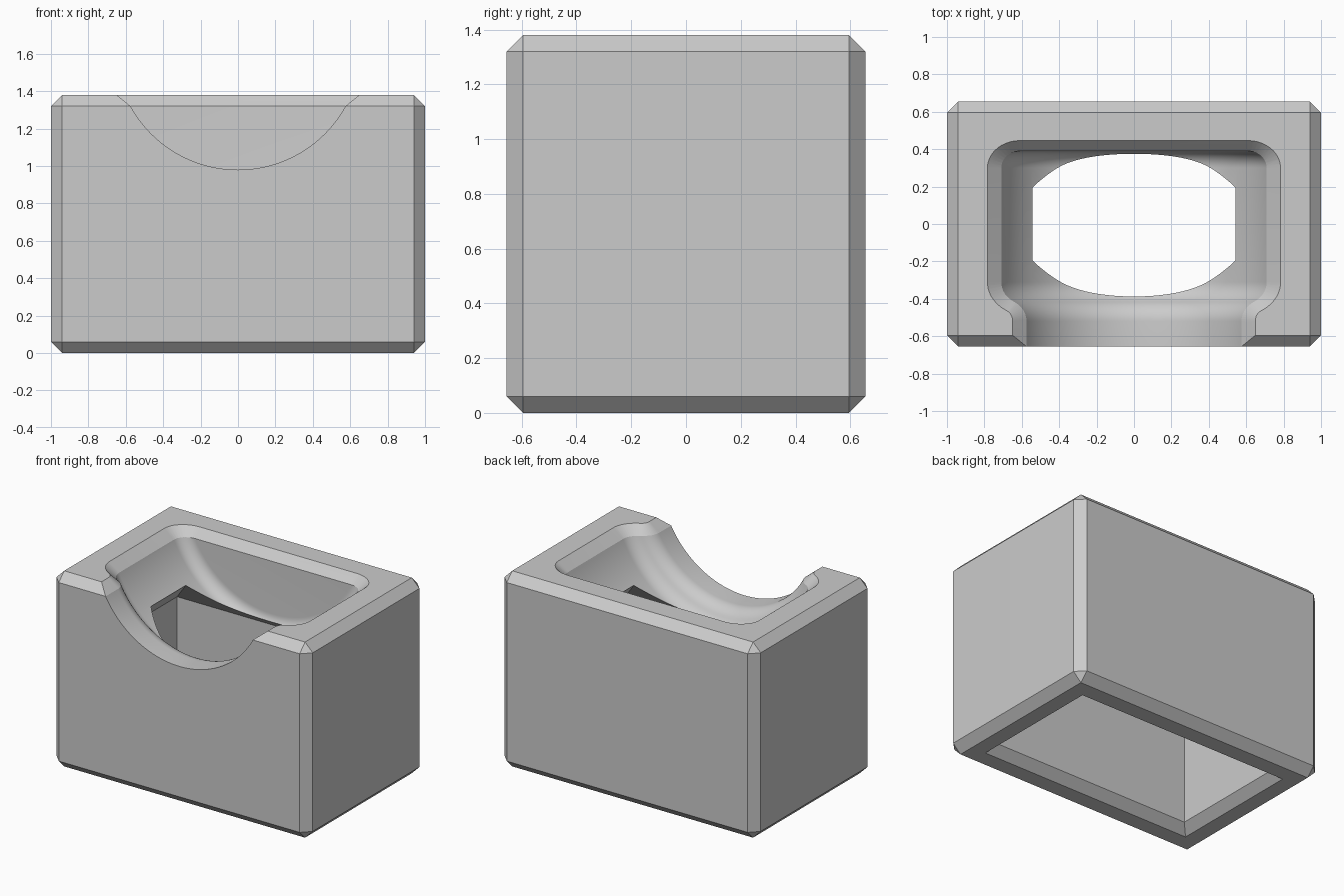
import bpy, bmesh
from math import sin, cos, pi, radians, sqrt
from mathutils import Vector

cube = bpy.data.objects.get("Cube")
if cube:
    bpy.data.objects.remove(cube, do_unlink=True)

W, D, H, CHAMFER = 2.0, 1.31, 1.38, 0.06
AXIS_Z = 1.636                    # height of the scoop's turning axis
R_NOTCH, R_POCKET = 0.656, 0.777  # front notch and main scoop radii

grey = bpy.data.materials.new("plain_grey")
grey.use_nodes = True
colour = (0.6, 0.6, 0.6, 1)
grey.diffuse_color = colour
grey.node_tree.nodes["Principled BSDF"].inputs["Base Color"].default_value = colour


def make_object(name, bm):
    bmesh.ops.recalc_face_normals(bm, faces=bm.faces)
    mesh = bpy.data.meshes.new(name)
    bm.to_mesh(mesh)
    bm.free()
    mesh.materials.append(grey)
    obj = bpy.data.objects.new(name, mesh)
    bpy.context.collection.objects.link(obj)
    return obj


def loft(name, rings):
    """Closed solid through rings of equal point count."""
    bm = bmesh.new()
    loops = [[bm.verts.new(p) for p in ring] for ring in rings]
    n = len(loops[0])
    for a, b in zip(loops, loops[1:]):
        for i in range(n):
            j = (i + 1) % n
            bm.faces.new((a[i], a[j], b[j], b[i]))
    bm.faces.new(loops[0])
    bm.faces.new(loops[-1])
    return make_object(name, bm)


def rectangle(x, y, z):
    return [(x, y, z), (-x, y, z), (-x, -y, z), (x, -y, z)]


# Chamfered outer block
bm = bmesh.new()
bmesh.ops.create_cube(bm, size=1)
bmesh.ops.scale(bm, vec=(W, D, H), verts=bm.verts)
bmesh.ops.translate(bm, vec=(0, 0, H / 2), verts=bm.verts)
bmesh.ops.bevel(bm, geom=bm.edges[:], offset=CHAMFER, segments=1, affect='EDGES')
body = make_object("holder_body", bm)

# Lower cavity: flared mouth, straight walls, hipped 45 degree roof
CX, CY, EAVES = 0.77, 0.42, 0.855
cavity = loft("cavity_cutter", [
    rectangle(CX + 0.08, CY + 0.08, -0.02),
    rectangle(CX, CY, 0.06),
    rectangle(CX, CY, EAVES),
    rectangle(CX - 0.4, CY - 0.4, EAVES + 0.4)])

# Scoop profile as (radius, y): notch, S-shaped step, pocket, rounded back
profile = [(R_NOTCH, -0.9), (R_NOTCH, -0.8)]
step_r = 0.121
STEPS = 10
for i in range(STEPS + 1):
    a = radians(60) * i / STEPS
    profile.append((R_NOTCH + step_r * (1 - cos(a)), -0.52 + step_r * sin(a)))
for i in range(1, STEPS + 1):
    a = radians(60) * (1 - i / STEPS)
    profile.append((R_POCKET - step_r * (1 - cos(a)), -0.31 - step_r * sin(a)))
back_r, back_y = 0.09, 0.39
for i in range(STEPS + 1):
    a = pi / 2 * i / STEPS
    profile.append((R_POCKET - back_r * (1 - cos(a)), back_y - back_r * (1 - sin(a))))

SIDES = 144
scoop = loft("scoop_cutter", [
    [(r * sin(2 * pi * k / SIDES), y, AXIS_Z - r * cos(2 * pi * k / SIDES))
     for k in range(SIDES)] for r, y in profile])

# Rim chamfer following the scoop outline at the chamfer's lower edge
rim_z = H - CHAMFER
half = [Vector((sqrt(r * r - (AXIS_Z - rim_z) ** 2), y)) for r, y in profile]
outline = half + [Vector((-p.x, p.y)) for p in reversed(half)]


def rim_ring(z):
    t = (z - rim_z) / CHAMFER
    ring = []
    for i, p in enumerate(outline):
        before = (p - outline[i - 1]).normalized()
        after = (outline[(i + 1) % len(outline)] - p).normalized()
        d = (before + after).normalized()
        ring.append((p.x + d.y * 0.074 * t, p.y - d.x * 0.056 * t, z))
    return ring


rim = loft("rim_cutter", [rim_ring(rim_z - 0.02), rim_ring(H + 0.02)])

# Cut the block
bpy.context.view_layer.objects.active = body
for cutter in (cavity, scoop, rim):
    mod = body.modifiers.new(cutter.name, 'BOOLEAN')
    mod.operation = 'DIFFERENCE'
    mod.solver = 'EXACT'
    mod.object = cutter
    bpy.ops.object.modifier_apply(modifier=mod.name)
for cutter in (cavity, scoop, rim):
    bpy.data.objects.remove(cutter, do_unlink=True)

bpy.ops.object.select_all(action='DESELECT')
body.select_set(True)
bpy.ops.object.shade_smooth_by_angle(angle=radians(20))
